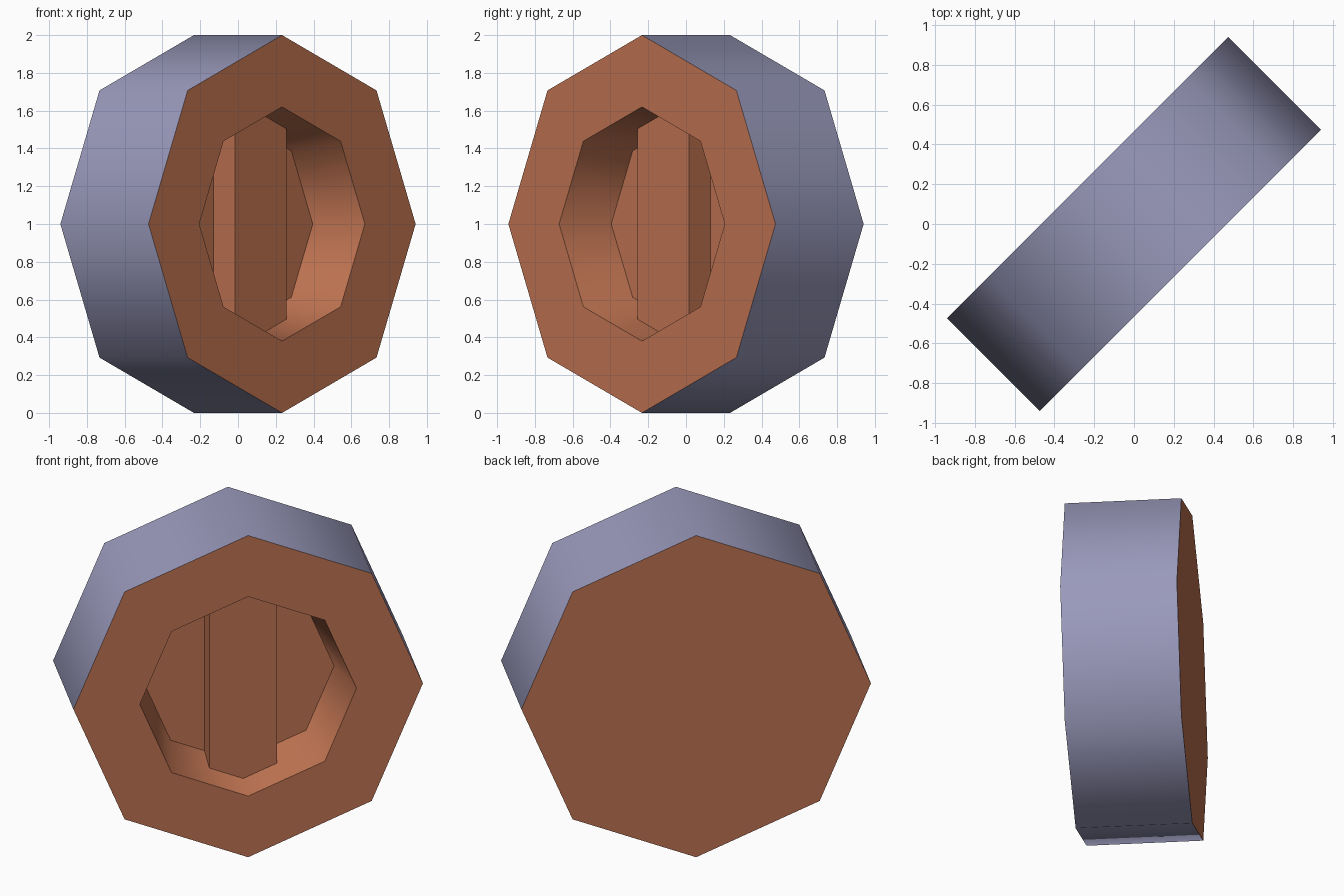
import bpy, bmesh, math
from mathutils import Matrix

if "Cube" in bpy.data.objects:
    bpy.data.objects.remove(bpy.data.objects["Cube"])

S = math.sqrt(0.5)
# local x = across the face, local y = up, local z = out of the dished face
FRAME = Matrix(((S, 0, S, 0), (S, 0, -S, 0), (0, 1, 0, 1), (0, 0, 0, 1)))


def material(name, color):
    m = bpy.data.materials.new(name)
    m.diffuse_color = (*color, 1)
    m.use_nodes = True
    m.node_tree.nodes["Principled BSDF"].inputs["Base Color"].default_value = m.diffuse_color
    return m


def finish(bm, name, mats):
    bm.transform(FRAME)
    bm.normal_update()
    mesh = bpy.data.meshes.new(name)
    bm.to_mesh(mesh)
    bm.free()
    obj = bpy.data.objects.new(name, mesh)
    bpy.context.collection.objects.link(obj)
    for m in mats:
        mesh.materials.append(m)
    return obj


blue = material("grey blue", (0.32, 0.32, 0.50))
copper = material("copper brown", (0.53, 0.175, 0.085))

HALF = 0.33                      # half thickness of the drum
FLOOR_Z, FLOOR_R = HALF - 0.318, 0.548
RIM_R = 0.62

# Octagonal drum with a tapered recess, lofted from rings back to front to floor
bm = bmesh.new()
rings = []
for r, z in ((1, -HALF), (1, HALF), (RIM_R, HALF), (FLOOR_R, FLOOR_Z)):
    rings.append([bm.verts.new((r * math.cos(i * math.pi / 4),
                                r * math.sin(i * math.pi / 4), z)) for i in range(8)])
for k in range(3):
    a, b = rings[k], rings[k + 1]
    for i in range(8):
        j = (i + 1) % 8
        f = bm.faces.new((a[i], a[j], b[j], b[i]))
        f.material_index = 0 if k == 0 else 1
        f.smooth = True
for ring in (rings[0][::-1], rings[3]):
    bm.faces.new(ring).material_index = 1
drum = finish(bm, "octagonal_drum", [blue, copper])
bpy.context.view_layer.objects.active = drum
drum.select_set(True)
bpy.ops.object.shade_smooth_by_angle(angle=math.radians(50))

# Grip bar across the recess, its ends fitted to the recess wall
BAR_HALF, BAR_Z = 0.194, FLOOR_Z + 0.158
bm = bmesh.new()
slope = math.tan(math.pi / 8)


def bar_ring(z):
    r = FLOOR_R + (RIM_R - FLOOR_R) * (z - FLOOR_Z) / (HALF - FLOOR_Z)
    c = r - BAR_HALF * slope
    pts = ((BAR_HALF, -c), (BAR_HALF, c), (0, r), (-BAR_HALF, c), (-BAR_HALF, -c), (0, -r))
    return [bm.verts.new((x, y, z)) for x, y in pts]


low, top = bar_ring(FLOOR_Z), bar_ring(BAR_Z)
bm.faces.new(top)
for i in (0, 3):                 # the two long sides
    bm.faces.new((low[i], low[i + 1], top[i + 1], top[i]))
finish(bm, "grip_bar", [copper])
